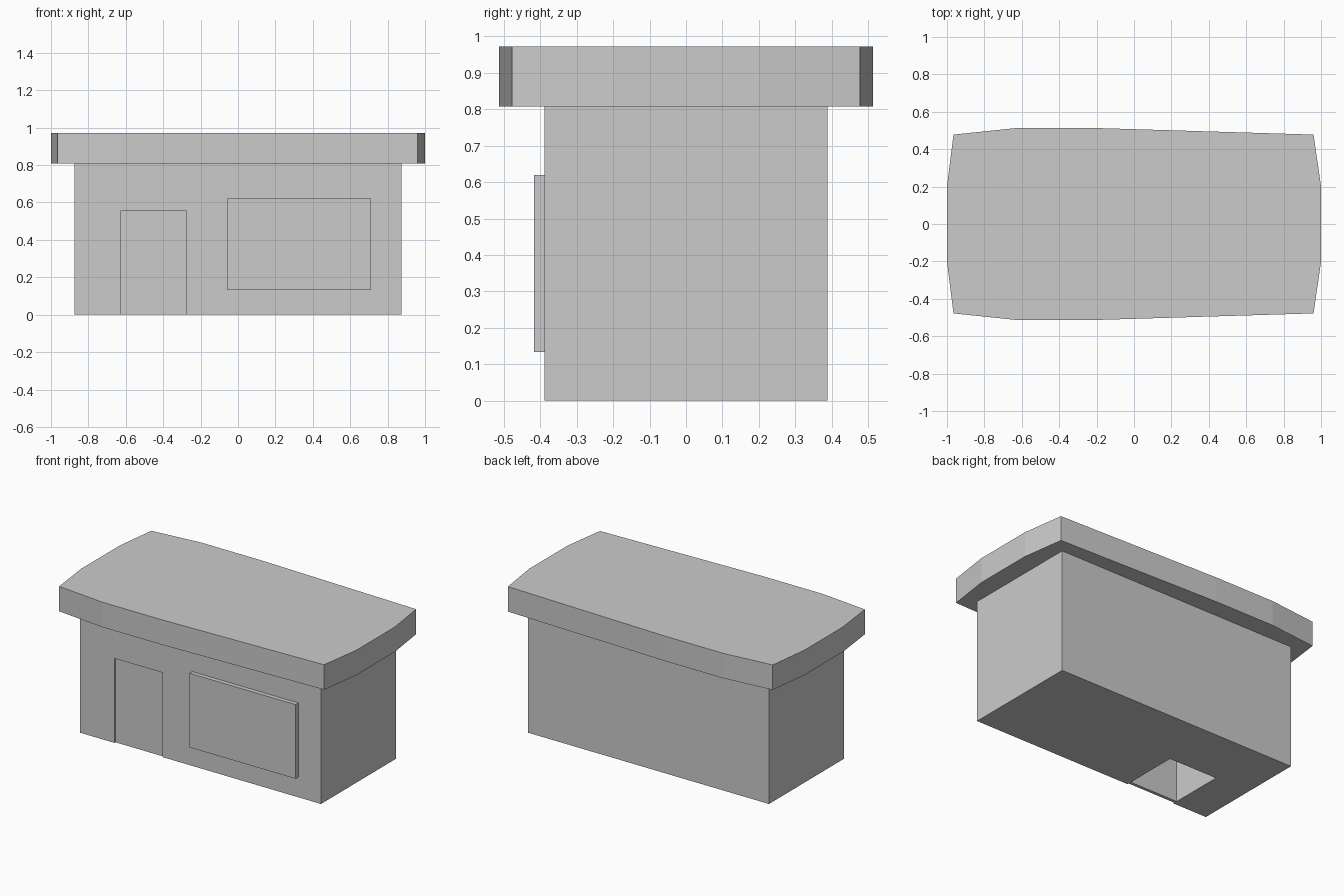
import bpy, bmesh

if "Cube" in bpy.data.objects:
    bpy.data.objects.remove(bpy.data.objects["Cube"])


def prism(name, outline, z0, z1):
    """Extrude a plan outline (counter-clockwise) from z0 to z1."""
    bm = bmesh.new()
    face = bm.faces.new([bm.verts.new((x, y, z0)) for x, y in outline])
    ext = bmesh.ops.extrude_face_region(bm, geom=[face], use_keep_orig=True)
    for v in ext["geom"]:
        if isinstance(v, bmesh.types.BMVert):
            v.co.z = z1
    bmesh.ops.recalc_face_normals(bm, faces=bm.faces)
    mesh = bpy.data.meshes.new(name)
    bm.to_mesh(mesh)
    bm.free()
    obj = bpy.data.objects.new(name, mesh)
    bpy.context.collection.objects.link(obj)
    return obj


def box(name, x0, x1, y0, y1, z0, z1):
    return prism(name, [(x0, y0), (x1, y0), (x1, y1), (x0, y1)], z0, z1)


# Main body with a doorway cut through the front and floor
body = box("body", -0.875, 0.875, -0.388, 0.388, 0, 0.808)
cutter = box("doorway_cutter", -0.627, -0.276, -0.6, 0.0, -0.2, 0.555)
cutter.hide_render = True
mod = body.modifiers.new("doorway", "BOOLEAN")
mod.object = cutter
mod.operation = "DIFFERENCE"
mod.solver = "EXACT"
bpy.context.view_layer.objects.active = body
bpy.ops.object.modifier_apply(modifier=mod.name)
bpy.data.objects.remove(cutter)

# Door slab set slightly back in the doorway
box("door", -0.627, -0.276, -0.378, -0.358, 0, 0.555)

# Raised panel on the front
box("front_window", -0.06, 0.71, -0.417, -0.388, 0.133, 0.62)

# Overhanging roof slab with bowed edges, mirrored front to back
half = [(1.0, 0.2), (0.96, 0.478), (-0.2, 0.513), (-0.63, 0.513),
        (-0.965, 0.478), (-1.0, 0.2)]
prism("roof", half + [(x, -y) for x, y in reversed(half)], 0.808, 0.972)
